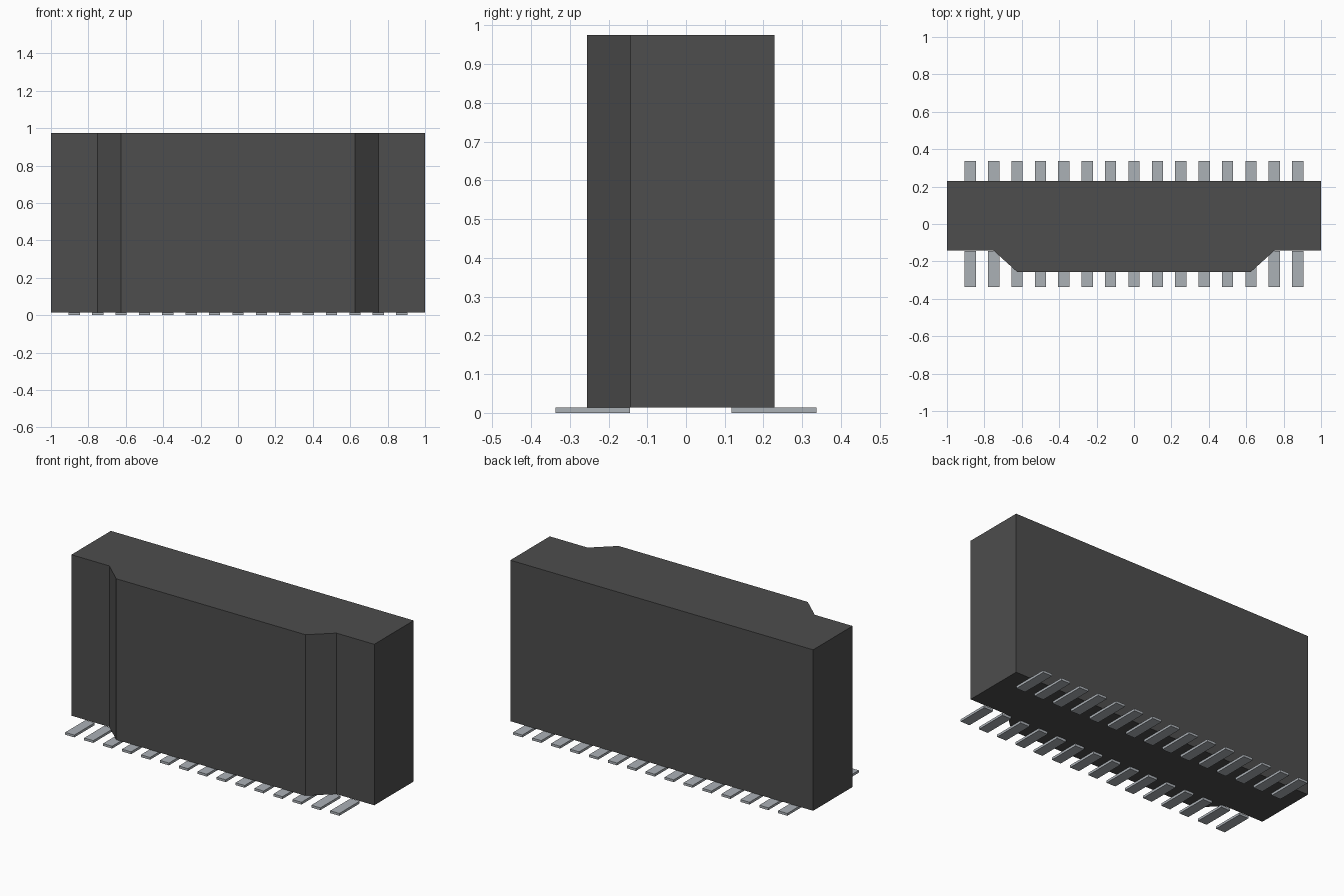
import bpy
import bmesh

cube = bpy.data.objects.get("Cube")
if cube:
    bpy.data.objects.remove(cube, do_unlink=True)


def make_material(name, rgb):
    mat = bpy.data.materials.new(name)
    mat.use_nodes = True
    mat.diffuse_color = (*rgb, 1)
    mat.node_tree.nodes["Principled BSDF"].inputs["Base Color"].default_value = (*rgb, 1)
    return mat


def extrude_outline(name, outline, z0, z1, mat):
    """Flat-shaded prism from a counter-clockwise xy outline."""
    bm = bmesh.new()
    face = bm.faces.new([bm.verts.new((x, y, z0)) for x, y in outline])
    top = bmesh.ops.extrude_face_region(bm, geom=[face])["geom"]
    bmesh.ops.translate(bm, vec=(0, 0, z1 - z0),
                        verts=[v for v in top if isinstance(v, bmesh.types.BMVert)])
    bmesh.ops.recalc_face_normals(bm, faces=bm.faces)
    mesh = bpy.data.meshes.new(name)
    bm.to_mesh(mesh)
    bm.free()
    mesh.materials.append(mat)
    obj = bpy.data.objects.new(name, mesh)
    bpy.context.collection.objects.link(obj)
    return obj


plastic = make_material("dark grey plastic", (0.075, 0.075, 0.075))
metal = make_material("silver metal", (0.41, 0.44, 0.47))

PIN_TOP = 0.014
PIN_COUNT = 15
PITCH = 0.125
HALF_WIDTH = 0.03

# Housing: tall block with a chamfered bulge along the front
right_half = [(0.625, -0.256), (0.75, -0.143), (1.0, -0.143), (1.0, 0.229)]
outline = right_half + [(-x, y) for x, y in reversed(right_half)]
extrude_outline("housing", outline, PIN_TOP, 0.975, plastic)

# Two rows of flat solder pins under the housing
for row, y0, y1 in (("front", -0.337, -0.145), ("back", 0.118, 0.337)):
    for i in range(PIN_COUNT):
        x = (i - (PIN_COUNT - 1) / 2) * PITCH
        a, b = x - HALF_WIDTH, x + HALF_WIDTH
        extrude_outline(f"{row}_pin_{i + 1}", [(a, y0), (b, y0), (b, y1), (a, y1)],
                        0, PIN_TOP, metal)
